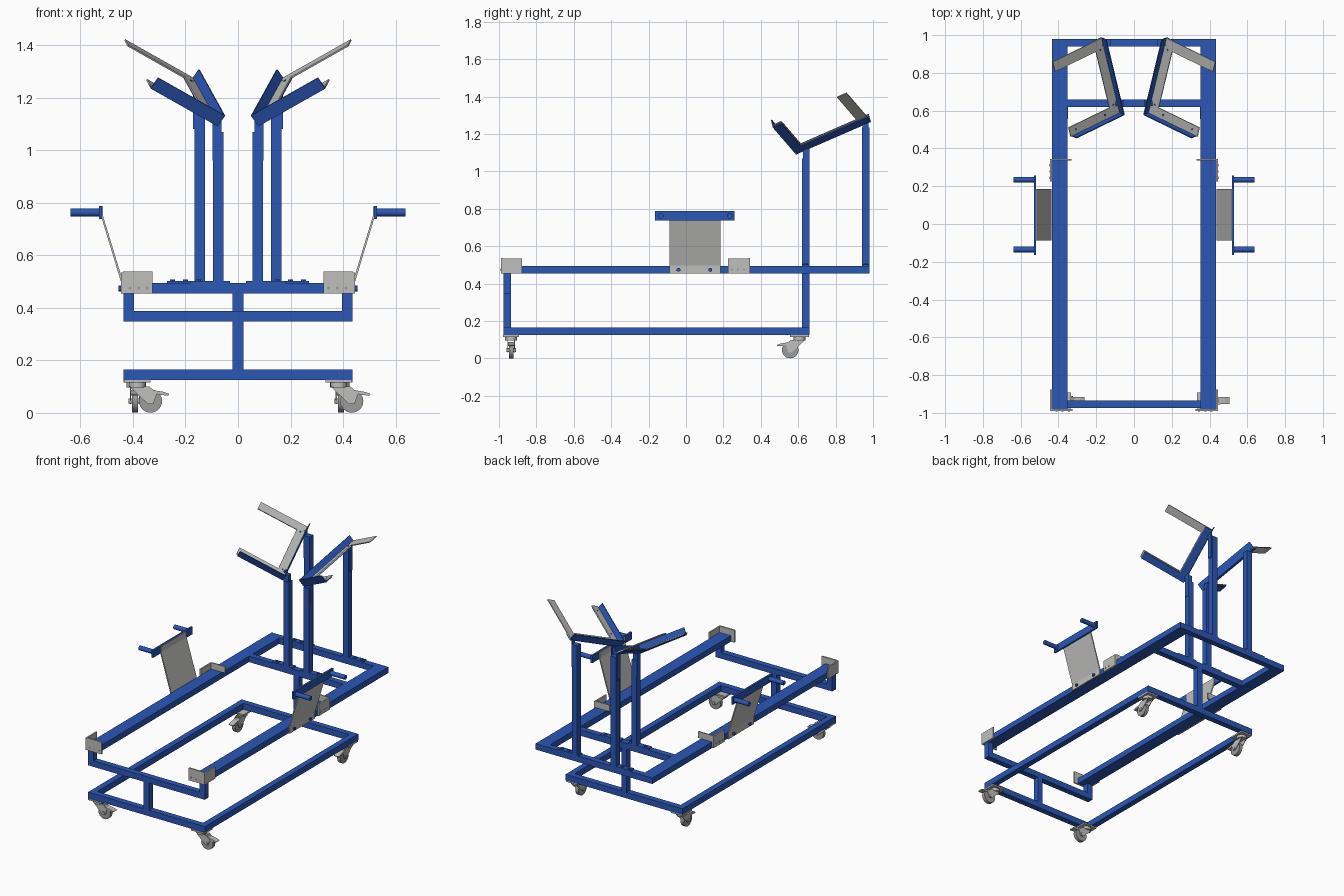
import bpy, bmesh, math
from mathutils import Vector, Matrix

cube = bpy.data.objects.get("Cube")
if cube:
    bpy.data.objects.remove(cube, do_unlink=True)


def material(name, rgb):
    m = bpy.data.materials.new(name)
    m.use_nodes = True
    m.diffuse_color = (*rgb, 1)
    m.node_tree.nodes["Principled BSDF"].inputs["Base Color"].default_value = (*rgb, 1)
    return m


BLUE = material("frame blue", (0.025, 0.095, 0.47))
GREY = material("plate grey", (0.52, 0.52, 0.51))
WHEEL = material("wheel grey", (0.33, 0.33, 0.33))
X, Y, Z = Vector((1, 0, 0)), Vector((0, 1, 0)), Vector((0, 0, 1))


def finish(name, bm, mat, smooth=False):
    bmesh.ops.recalc_face_normals(bm, faces=bm.faces)
    mesh = bpy.data.meshes.new(name)
    bm.to_mesh(mesh)
    bm.free()
    mesh.materials.append(mat)
    ob = bpy.data.objects.new(name, mesh)
    bpy.context.collection.objects.link(ob)
    if smooth:
        bpy.ops.object.select_all(action='DESELECT')
        ob.select_set(True)
        bpy.context.view_layer.objects.active = ob
        bpy.ops.object.shade_smooth_by_angle(angle=math.radians(35))
    return ob


def prism(name, outline, depth, mat, origin=Vector(), axes=(X, Y, Z)):
    """Outline in the first and third axes, extruded between two depths on the second."""
    a, b, c = axes
    bm = bmesh.new()
    face = bm.faces.new([bm.verts.new(origin + a * p + b * depth[0] + c * q) for p, q in outline])
    ext = bmesh.ops.extrude_face_region(bm, geom=[face])
    moved = [v for v in ext["geom"] if isinstance(v, bmesh.types.BMVert)]
    bmesh.ops.translate(bm, verts=moved, vec=b * (depth[1] - depth[0]))
    return finish(name, bm, mat)


def box(name, xs, ys, zs, mat=BLUE, origin=Vector(), axes=(X, Y, Z)):
    outline = [(xs[0], zs[0]), (xs[1], zs[0]), (xs[1], zs[1]), (xs[0], zs[1])]
    return prism(name, outline, ys, mat, origin, axes)


def rod(name, centre, axis, radius, length, mat, sides=20):
    bm = bmesh.new()
    rot = axis.to_track_quat('Z', 'Y').to_matrix().to_4x4()
    bmesh.ops.create_cone(bm, cap_ends=True, segments=sides, radius1=radius, radius2=radius,
                          depth=length, matrix=Matrix.Translation(centre) @ rot)
    return finish(name, bm, mat, True)


T = 0.04                       # tube size
FRONT, REAR, BACK = (-0.975, -0.935), (0.62, 0.66), (0.94, 0.98)
UPPER, BASE = (0.455, 0.495), (0.125, 0.166)

# Base frame, lower cross bar and centre posts
for label, span in (("front", FRONT), ("rear", REAR)):
    box("base_bar_" + label, (-0.435, 0.435), span, BASE)
box("front_cross_bar", (-0.435, 0.435), FRONT, (0.347, 0.387))
box("front_centre_post", (-0.02, 0.02), FRONT, (BASE[1], 0.347))
box("rear_centre_post", (-0.02, 0.02), REAR, (BASE[1], UPPER[0]))

# Upper frame cross bars
box("upper_bar_rear", (-0.352, 0.352), REAR, UPPER)
box("upper_bar_back", (-0.352, 0.352), BACK, UPPER)


def castor(x, y, d, side):
    """Braked swivel castor trailing along d."""
    o = Vector((x, y, 0))
    ax = (d, Z.cross(d), Z)
    hub = o + d * 0.05 + Z * 0.045
    box("castor_plate", (-0.05, 0.05), (-0.043, 0.043), (0.115, 0.125), GREY, o, ax)
    rod("castor_swivel", o + Z * 0.106, Z, 0.032, 0.02, GREY)
    cheek = [(-0.03, 0.1), (0.045, 0.1), (0.075, 0.075), (0.06, 0.033), (0.04, 0.033)]
    for s in (-1, 1):
        prism("castor_cheek", cheek, (s * 0.016, s * 0.02), GREY, o, ax)
    rod("castor_wheel", hub, ax[1], 0.044, 0.024, WHEEL, 28)
    rod("castor_axle", hub, ax[1], 0.01, 0.05, GREY, 12)
    pedal = [(0.05, 0.088), (0.1, 0.08), (0.122, 0.072), (0.118, 0.066), (0.09, 0.068), (0.05, 0.078)]
    prism("castor_pedal", pedal, (-0.018, 0.018), GREY, o, ax)


# Cradle plane: corner, direction along the spine, direction along the arms
CORNER, SPINE, ARM = (0.08, 0.59, 1.1), (0.095, 0.395, 0.172), (0.26, -0.115, 0.15)


def cradle(s):
    flip = Vector((s, 1, 1))
    u = Vector(SPINE)
    U = u.length
    u.normalize()
    v = Vector(ARM)
    V = v.length
    v = (v - u * v.dot(u)).normalized()
    w = v.cross(u)
    if w.z < 0:
        w = -w
    ax = tuple(k * flip for k in (u, v, w))
    o = Vector(CORNER) * flip
    W, t = 0.052, 0.006

    def part(name, us, vs, ws, mat):
        box(name, us, vs, ws, mat, o, ax)

    part("cradle_spine_pad", (0, U), (0, W), (0, t), GREY)
    part("cradle_front_pad", (0, W), (W, V), (0, t), GREY)
    part("cradle_back_arm", (U - 0.058, U), (W, V), (0, t), GREY)
    part("cradle_spine_angle", (0, U), (0, W - 0.006), (-t, 0), BLUE)
    part("cradle_front_angle", (0, W - 0.006), (W - 0.006, V - 0.01), (-t, 0), BLUE)
    part("cradle_spine_flange", (0, U), (-t, 0), (-t, 0.045), BLUE)
    part("cradle_front_flange", (-t, 0), (-t, V - 0.01), (-t, 0.045), BLUE)
    # Bolt heads on the pads
    for a, b in ((0.06, 0.025), (U - 0.06, 0.025), (0.025, 0.09), (0.025, V - 0.04)):
        rod("pad_bolt", o + ax[0] * a + ax[1] * b + ax[2] * t, ax[2], 0.006, 0.004, BLUE, 8)


for s in (-1, 1):
    def side(name, xs, ys, zs, mat=BLUE):
        box(name, (s * xs[0], s * xs[1]), ys, zs, mat)

    # Long rails and front uprights
    side("upper_rail", (0.352, 0.435), (-0.98, 0.98), UPPER)
    side("base_rail", (0.395, 0.435), (FRONT[1], REAR[0]), BASE)
    side("front_upright", (0.395, 0.435), FRONT, (0.387, UPPER[0]))

    # Cradle posts with foot plates and mounting tabs
    side("inner_post", (0.055, 0.095), REAR, (UPPER[1], 1.07))
    side("inner_post_tab", (0.09, 0.098), (0.625, 0.66), (0.96, 1.135))
    side("inner_post_head", (0.062, 0.09), (0.625, 0.655), (1.07, 1.115))
    side("outer_post", (0.125, 0.165), BACK, (UPPER[1], 1.235))
    side("outer_post_tab", (0.165, 0.172), (0.945, 0.975), (1.08, 1.265))
    side("inner_foot", (0.03, 0.18), REAR, (UPPER[1], 0.502))
    side("outer_foot", (0.115, 0.27), BACK, (UPPER[1], 0.502))
    for x, y in ((0.15, 0.64), (0.2, 0.96), (0.25, 0.96)):
        rod("foot_bolt", Vector((s * x, y, 0.504)), Z, 0.011, 0.008, BLUE, 6)
    cradle(s)

    # Corner brackets on the rails
    side("front_stop_plate", (0.325, 0.437), (-0.99, -0.98), (0.455, 0.538), GREY)
    side("front_stop_side", (0.435, 0.445), (-0.99, -0.877), (0.455, 0.535), GREY)
    side("rear_stop_plate", (0.33, 0.437), (0.335, 0.343), (UPPER[1], 0.538), GREY)
    side("rear_stop_side", (0.435, 0.445), (0.225, 0.343), (0.455, 0.535), GREY)
    for k in range(3):
        rod("stop_hole", Vector((s * (0.345 + 0.033 * k), -0.99, 0.475)), Y, 0.006, 0.003, WHEEL, 10)
        rod("side_hole", Vector((s * 0.445, 0.245 + 0.033 * k, 0.475)), X, 0.006, 0.003, WHEEL, 10)

    # Sloped side panel with bar and pegs
    panel = [(0.437, 0.455), (0.445, 0.455), (0.445, 0.497), (0.52, 0.745), (0.52, 0.785),
             (0.513, 0.785), (0.513, 0.747), (0.437, 0.498)]
    prism("side_panel", [(s * x, z) for x, z in panel], (-0.087, 0.185), GREY)
    side("handle_bar", (0.518, 0.53), (-0.165, 0.258), (0.738, 0.788))
    for y in (-0.135, 0.235):
        rod("handle_peg", Vector((s * 0.582, y, 0.763)), X, 0.015, 0.11, BLUE)
    for y in (-0.04, 0.13):
        rod("panel_bolt", Vector((s * 0.448, y, 0.474)), X, 0.011, 0.012, BLUE, 6)

    # Castors
    castor(s * 0.383, -0.935, X, s)
    castor(s * 0.392, 0.607, -Y, s)
